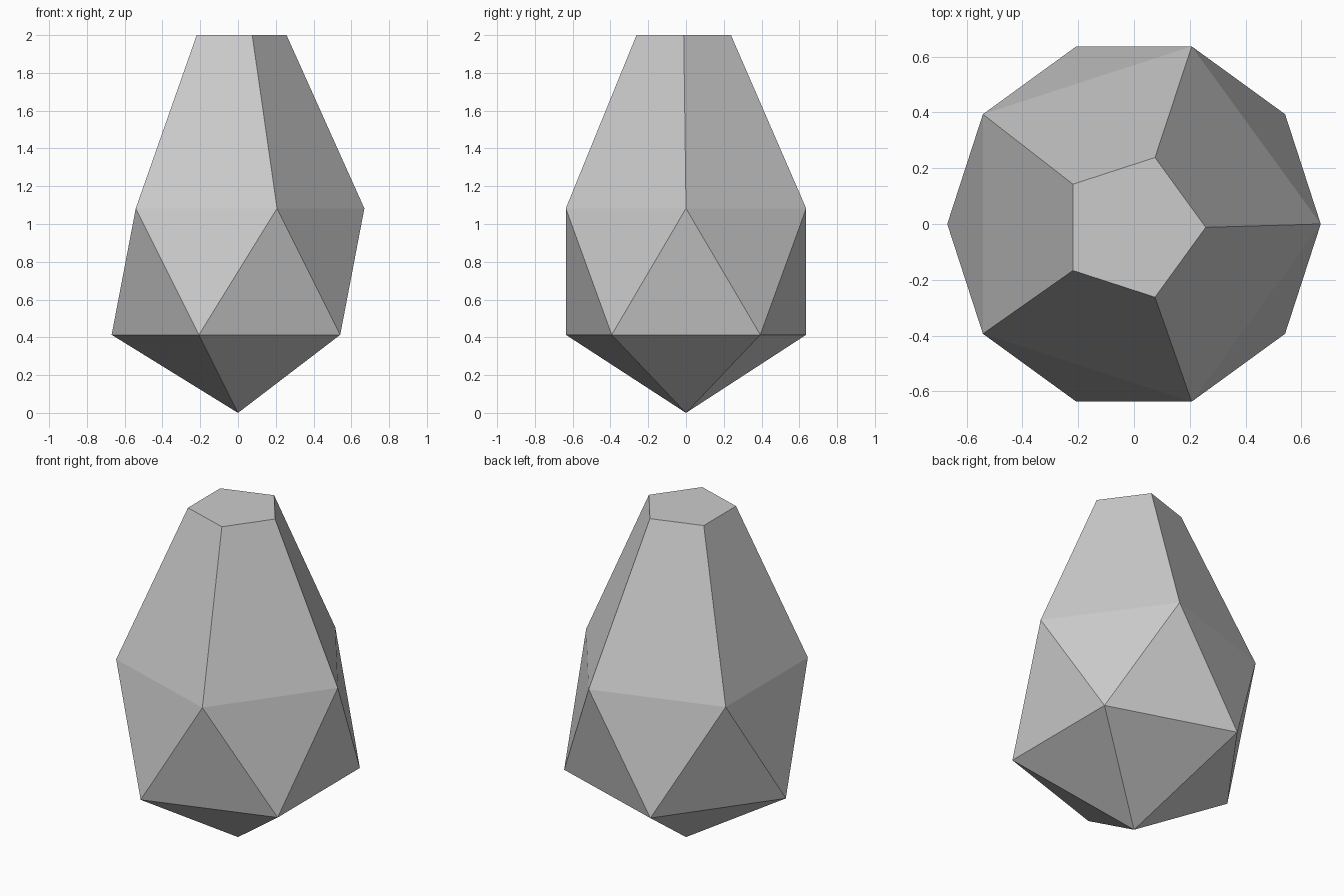
import bpy, bmesh
from mathutils import Matrix, Vector

if "Cube" in bpy.data.objects:
    bpy.data.objects.remove(bpy.data.objects["Cube"])

RADIUS = 0.748
TOP_RADIUS, TOP_CENTRE = 0.263, Vector((-0.006, -0.012, 2.0))

# Twenty-sided base ball resting on its lowest point
bm = bmesh.new()
bmesh.ops.create_icosphere(bm, subdivisions=1, radius=RADIUS,
                           matrix=Matrix.Translation((0, 0, RADIUS)))

# Dissolve the tip into one pentagon, then draw it up into a narrow flat top
tip = max(bm.verts, key=lambda v: v.co.z)
bmesh.ops.dissolve_verts(bm, verts=[tip])
cap = max(bm.faces, key=lambda f: f.calc_center_median().z)
cap = bmesh.ops.extrude_discrete_faces(bm, faces=[cap])["faces"][0]
for v in cap.verts:
    v.co = TOP_CENTRE + Vector((v.co.x, v.co.y, 0)).normalized() * TOP_RADIUS
bmesh.ops.recalc_face_normals(bm, faces=bm.faces)

mesh = bpy.data.meshes.new("faceted_rock")
bm.to_mesh(mesh)
bm.free()
bpy.context.collection.objects.link(bpy.data.objects.new("faceted_rock", mesh))
